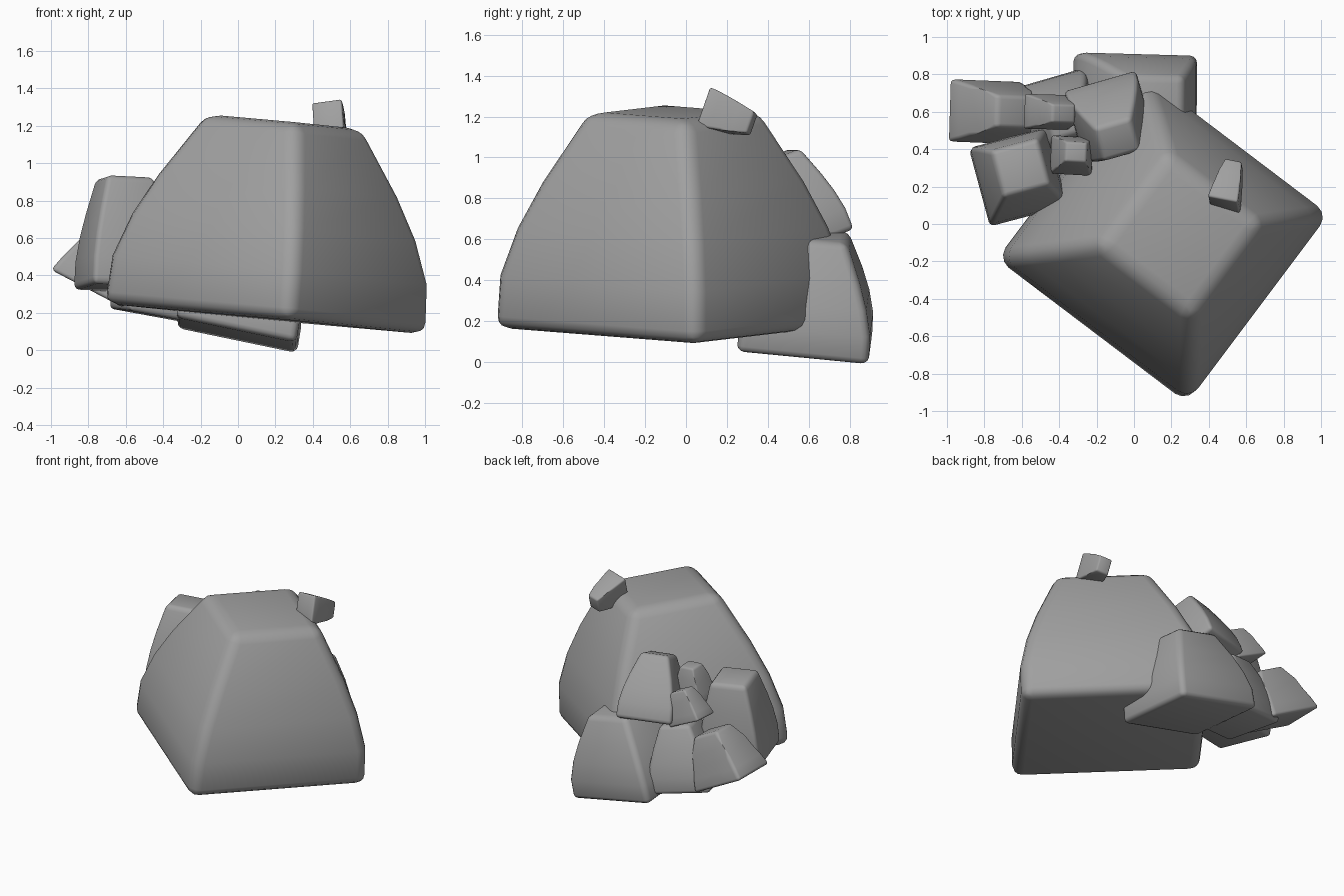
import bpy, bmesh, math
from mathutils import Vector, Matrix

if "Cube" in bpy.data.objects:
    bpy.data.objects.remove(bpy.data.objects["Cube"])

stone = bpy.data.materials.new("stone_grey")
stone.diffuse_color = (0.35, 0.35, 0.35, 1)
stone.use_nodes = True
stone.node_tree.nodes["Principled BSDF"].inputs["Base Color"].default_value = stone.diffuse_color

# Height and width fraction of each ring of the bulging block
PROFILE = [(0, 1), (0.25, 0.98), (0.47, 0.885), (0.68, 0.75), (1, 0.5)]


def rock(name, base, top, width, depth, spin, narrow=1.0, bulge=1.0, soft=0.06):
    """Tapered block with rounded edges, standing from base centre to top centre."""
    bm = bmesh.new()
    rings = []
    for h, s in PROFILE:
        straight = 1 - 0.5 * h
        s = straight + (s - straight) * bulge
        s = 1 - (1 - s) * narrow
        rings.append([bm.verts.new((x * s / 2, y * s / 2, h))
                      for x, y in ((-1, -1), (1, -1), (1, 1), (-1, 1))])
    bm.faces.new(rings[0][::-1])
    bm.faces.new(rings[-1])
    for low, high in zip(rings, rings[1:]):
        for i in range(4):
            j = (i + 1) % 4
            bm.faces.new((low[i], low[j], high[j], high[i]))

    # Round the four corner ridges and the top and bottom rims
    ends = (set(rings[0]), set(rings[-1]))
    edges = [e for e in bm.edges
             if abs(e.verts[0].co.z - e.verts[1].co.z) > 0.01
             or any(set(e.verts) <= end for end in ends)]
    bmesh.ops.bevel(bm, geom=edges, offset=soft, segments=3, profile=0.5,
                    affect='EDGES', clamp_overlap=True)

    # Place the block along its axis
    base, axis = Vector(base), Vector(top) - Vector(base)
    turn = Vector((0, 0, 1)).rotation_difference(axis).to_matrix().to_4x4()
    bm.transform(Matrix.Translation(base) @ turn
                 @ Matrix.Rotation(math.radians(spin), 4, 'Z')
                 @ Matrix.Diagonal((width, depth, axis.length, 1)))
    bmesh.ops.recalc_face_normals(bm, faces=bm.faces)
    for f in bm.faces:
        f.smooth = True
    mesh = bpy.data.meshes.new(name)
    bm.to_mesh(mesh)
    bm.free()
    mesh.materials.append(stone)
    bpy.context.collection.objects.link(bpy.data.objects.new(name, mesh))


# Large boulder
rock("main_boulder", (0.145, -0.068, 0.167), (0.245, -0.06, 1.222), 1.28, 1.265, -37)

# Stones piled against the back left
rock("back_stone", (-0.01, 0.578, 0.08), (0.105, 0.63, 0.625), 0.66, 0.65, -1)
rock("upper_stone", (-0.135, 0.60, 0.585), (-0.09, 0.45, 1.01), 0.40, 0.38, 16)
rock("left_stone", (-0.62, 0.245, 0.33), (-0.605, 0.30, 0.92), 0.43, 0.43, 15, 0.8)
rock("low_stone", (-0.43, 0.57, 0.18), (-0.35, 0.58, 0.63), 0.44, 0.42, 16)
rock("outer_stone", (-0.80, 0.60, 0.325), (-0.635, 0.60, 0.64), 0.44, 0.34, -2, 1, 0.3)

# Small chips
rock("middle_chip", (-0.47, 0.60, 0.67), (-0.375, 0.59, 0.87), 0.27, 0.19, -2, 1, 0.3)
rock("inner_chip", (-0.335, 0.365, 0.72), (-0.31, 0.385, 0.96), 0.23, 0.21, -3, 1, 0.3)
rock("top_chip", (0.48, 0.10, 1.24), (0.535, 0.325, 1.165), 0.165, 0.20, -22, 0.9, 0.4)
